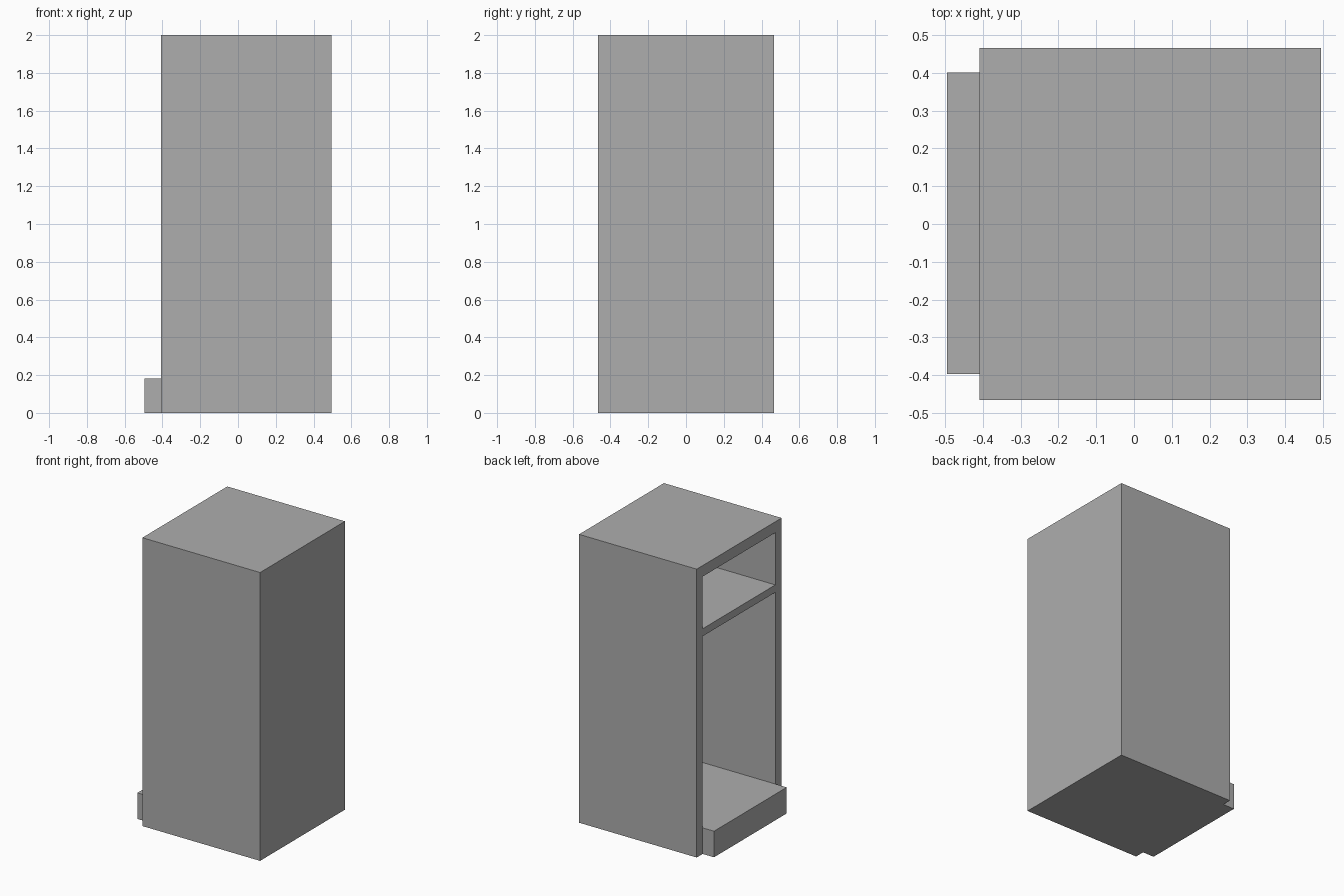
import bpy

cube = bpy.data.objects.get("Cube")
if cube:
    bpy.data.objects.remove(cube, do_unlink=True)

grey = bpy.data.materials.new("mid_grey")
grey.use_nodes = True
colour = (0.42, 0.42, 0.42, 1)
grey.diffuse_color = colour
grey.node_tree.nodes["Principled BSDF"].inputs["Base Color"].default_value = colour


def box(name, low, high):
    """Axis-aligned box between two corners."""
    centre = [(a + b) / 2 for a, b in zip(low, high)]
    bpy.ops.mesh.primitive_cube_add(size=1, location=centre)
    ob = bpy.context.object
    ob.name = name
    ob.scale = [b - a for a, b in zip(low, high)]
    bpy.ops.object.transform_apply(location=False, rotation=False, scale=True)
    ob.data.materials.append(grey)
    return ob


OPEN_X, BACK_X = -0.408, 0.495
HALF_Y, HEIGHT = 0.465, 2.0
INNER_RIGHT, INNER_LEFT = -0.396, 0.4
INNER_X = BACK_X - 0.095
SHELF_LOW, SHELF_TOP = 1.51, 1.562

# Cabinet shell with its shelf, hollowed from the open side
shell = box("cabinet_shell", (OPEN_X, -HALF_Y, 0), (BACK_X, HALF_Y, HEIGHT))
hollows = {
    "lower_hollow": (-0.1, SHELF_LOW),
    "upper_hollow": (SHELF_TOP, HEIGHT - 0.076),
}
for name, (z0, z1) in hollows.items():
    cutter = box(name, (OPEN_X - 0.1, INNER_RIGHT, z0), (INNER_X, INNER_LEFT, z1))
    cutter.hide_render = True
    cutter.hide_viewport = True
    cut = shell.modifiers.new(name, "BOOLEAN")
    cut.operation = "DIFFERENCE"
    cut.solver = "EXACT"
    cut.object = cutter

# Raised floor that projects past the opening
box("floor_plinth", (-0.495, INNER_RIGHT, 0), (INNER_X, INNER_LEFT, 0.181))
